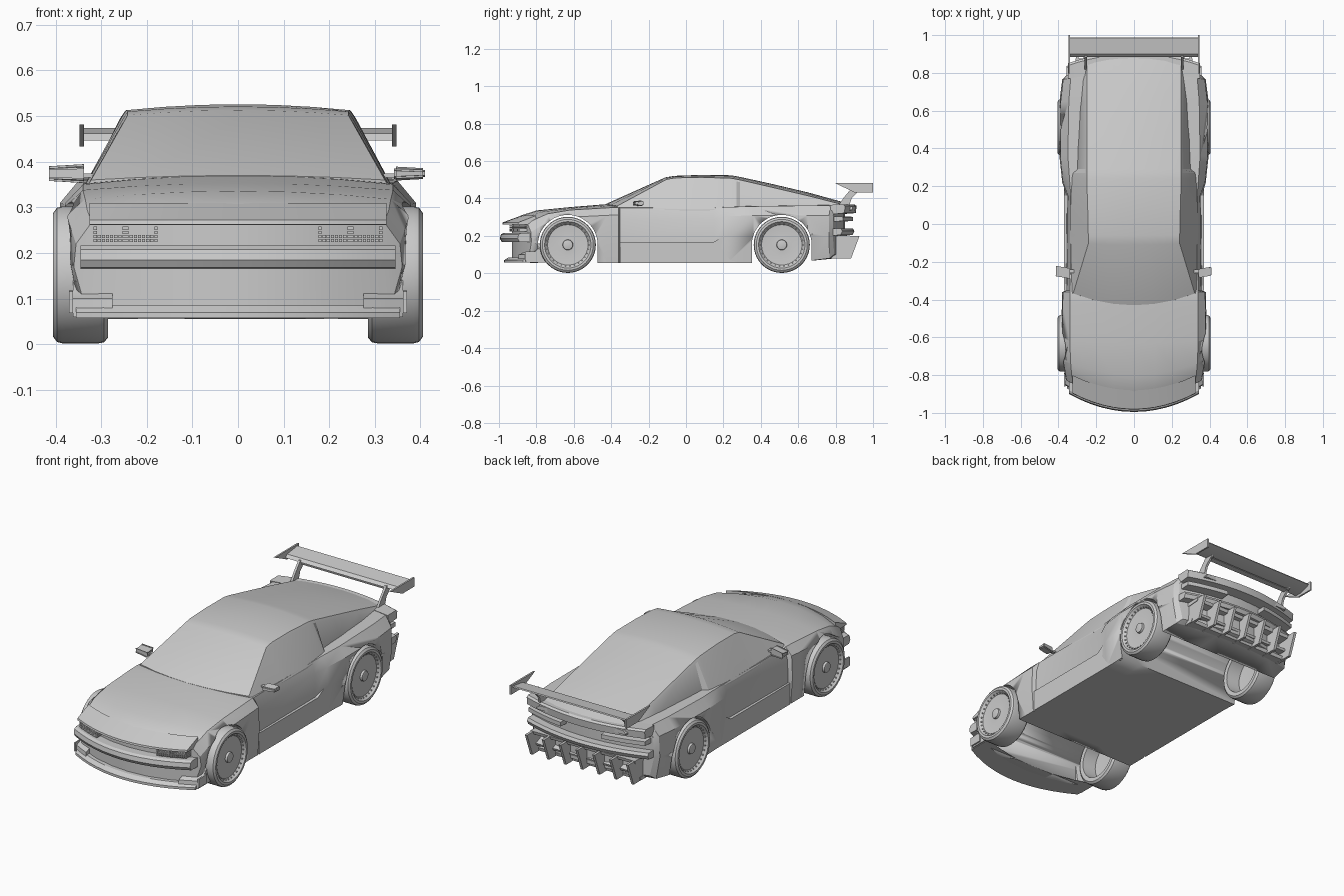
import bpy, bmesh
from math import sin, cos, pi
from mathutils import Matrix

if "Cube" in bpy.data.objects:
    bpy.data.objects.remove(bpy.data.objects["Cube"])


def clamp(v):
    return max(0.0, min(1.0, v))


def bend_body(x, y):
    # nose and tail curve back towards the corners in plan
    return y + 0.8 * x * x * clamp((-0.6 - y) / 0.3) - 0.5 * x * x * clamp((y - 0.75) / 0.1)


def bend_screen(x, y):
    return y + 0.6 * x * x * clamp((-0.05 - y) / 0.38)


def finish(name, bm, smooth=25):
    bmesh.ops.recalc_face_normals(bm, faces=bm.faces)
    me = bpy.data.meshes.new(name)
    bm.to_mesh(me)
    bm.free()
    ob = bpy.data.objects.new(name, me)
    bpy.context.collection.objects.link(ob)
    bpy.ops.object.select_all(action='DESELECT')
    ob.select_set(True)
    bpy.context.view_layer.objects.active = ob
    if smooth:
        bpy.ops.object.shade_smooth_by_angle(angle=smooth * pi / 180)
    return ob


def section(y, xb, zb, xm, zm, xs, zs, xt, zt, zc):
    """Half cross-section from bottom centre round the side to top centre."""
    fr = (0, 0.33, 0.66, 1)
    return ([(xb * f, y, zb) for f in fr] + [(xm, y, zm), (xs, y, zs)]
            + [(xt * f, y, zt + (zc - zt) * (1 - f * f)) for f in reversed(fr)])


def loft(name, halves, bend):
    bm = bmesh.new()
    h = len(halves[0])
    rings = []
    for half in halves:
        ring = half + [(-x, y, z) for x, y, z in half[-2:0:-1]]
        rings.append([bm.verts.new((x, bend(x, y), z)) for x, y, z in ring])
    n = len(rings[0])
    for a, b in zip(rings, rings[1:]):
        for i in range(n):
            j = (i + 1) % n
            bm.faces.new((a[i], a[j], b[j], b[i]))
    for r in (rings[0], rings[-1]):
        for i in range(h // 2 - 1):
            q = (i, i + 1, h - 2 - i, h - 1 - i)
            bm.faces.new([r[k] for k in q])
            bm.faces.new([r[-k] for k in q])
    return finish(name, bm)


def strip(name, profile, x0, x1, steps=1, bend=bend_body, taper=0.0):
    """Side profile (y, z) swept from x0 to x1, following the plan curve."""
    bm = bmesh.new()
    rings = []
    for s in range(steps + 1):
        x = x0 + (x1 - x0) * s / steps
        rings.append([bm.verts.new((x, bend(x, y) if bend else y, z + taper * s / steps))
                      for y, z in profile])
    n = len(profile)
    for a, b in zip(rings, rings[1:]):
        for i in range(n):
            j = (i + 1) % n
            bm.faces.new((a[i], a[j], b[j], b[i]))
    bm.faces.new(rings[0])
    bm.faces.new(rings[-1])
    return finish(name, bm)


def pair(name, profile, x0, x1, **kw):
    for s, side in ((1, "left"), (-1, "right")):
        strip(f"{name}_{side}", profile, s * x0, s * x1, **kw)


def boxes(name, items):
    bm = bmesh.new()
    for c, d in items:
        bmesh.ops.create_cube(bm, size=1, matrix=Matrix.Translation(c) @ Matrix.Diagonal((*d, 1)))
    return finish(name, bm, 0)


# Main body shell
body = loft("body", [section(*s) for s in (
    (-.93, .33, .065, .36, .17, .355, .22, .32, .268, .283),
    (-.88, .345, .058, .37, .18, .365, .25, .33, .292, .310),
    (-.80, .36, .055, .378, .2, .375, .28, .335, .318, .336),
    (-.63, .37, .055, .385, .2, .38, .30, .34, .338, .353),
    (-.42, .37, .055, .382, .2, .378, .31, .34, .35, .370),
    (-.36, .37, .055, .38, .2, .375, .312, .338, .352, .372),
    (-.352, .36, .055, .36, .17, .356, .29, .338, .35, .372),
    (.15, .36, .055, .355, .17, .35, .29, .335, .35, .372),
    (.22, .368, .055, .38, .2, .376, .305, .34, .354, .365),
    (.36, .375, .055, .395, .2, .39, .31, .35, .358, .365),
    (.65, .375, .065, .395, .2, .388, .31, .345, .362, .366),
    (.80, .36, .08, .38, .2, .375, .31, .335, .363, .367),
    (.85, .34, .10, .36, .2, .355, .31, .32, .362, .366))], bend_body)

# Wheel arches cut through the body
WHEELS = (-0.632, 0.512)
for yc in WHEELS:
    prof = [(yc - .16, -.05)] + [(yc - .16 * cos(pi * i / 24), .152 + .16 * sin(pi * i / 24))
                                for i in range(25)] + [(yc + .16, -.05)]
    cutter = strip("arch_cutter", prof, -.6, .6, bend=None)
    cutter.hide_render = True
    mod = body.modifiers.new("arch", 'BOOLEAN')
    mod.operation, mod.solver, mod.object = 'DIFFERENCE', 'EXACT', cutter
    bpy.context.view_layer.objects.active = body
    bpy.ops.object.modifier_apply(modifier=mod.name)
    bpy.data.objects.remove(cutter)

# Cabin with windscreen, roof and fastback
loft("cabin", [section(y, xb, .335, xb, .342, xt + .008, zt - .012, xt, zt, zc)
               for y, xb, xt, zt, zc in (
    (-.43, .335, .322, .36, .37), (-.11, .34, .242, .502, .513),
    (-.06, .34, .242, .51, .521), (.08, .34, .245, .513, .526), (.24, .335, .25, .508, .524),
    (.27, .33, .25, .503, .519), (.29, .305, .25, .499, .515), (.45, .30, .25, .462, .48),
    (.65, .29, .25, .415, .433), (.82, .275, .25, .372, .386), (.89, .265, .25, .355, .364))],
    bend_screen)

# Side skirts and door shoulder trims
pair("side_skirt", [(-.352, .055), (.35, .055), (.35, .2), (.2, .2), (.15, .168), (-.352, .168)], .33, .371)

# Nose: hood lip, bumper bar, chin, corner scoops and canards
strip("hood_lip", [(-.982, .262), (-.98, .272), (-.88, .309), (-.88, .26)], -.325, .325, 12)
strip("front_bumper", [(-.985, .168), (-.995, .185), (-.99, .208), (-.975, .216), (-.88, .216), (-.88, .165)],
      -.345, .345, 12)
strip("front_chin", [(-.972, .057), (-.972, .07), (-.95, .085), (-.86, .085), (-.80, .057)], -.355, .355, 12)
pair("corner_scoop", [(-.96, .06), (-.955, .1), (-.91, .118), (-.84, .16), (-.82, .06)], .275, .362, steps=3)
pair("front_canard", [(-.86, .068), (-.86, .115), (-.79, .118), (-.79, .068)], .362, .37, bend=None)

# Headlight clusters made of small lamp cells
for s, side in ((1, "left"), (-1, "right")):
    cells = []
    for x0 in (.18, .25):
        spots = [(x0 + .009 * i, .236) for i in range(8)] + [(x0 + .009 * i, .227) for i in range(8)]
        spots += [(x0 + .063, .245), (x0 + .063, .254), (x0, .245), (x0, .254)]
        cells += [((s * x, bend_body(x, -.945), z), (.007, .05, .007)) for x, z in spots]
    boxes(f"headlight_{side}", cells)

# Tail: ledge, lamp strips, bumper bar
strip("tail_ledge", [(.80, .366), (.90, .368), (.912, .36), (.908, .322), (.82, .315)], -.35, .35, 12)
pair("tail_lamp", [(.82, .305), (.90, .302), (.90, .28), (.82, .275)], .12, .345, steps=5)
strip("rear_bumper", [(.80, .24), (.892, .24), (.90, .225), (.89, .205), (.80, .2)], -.358, .358, 12)

# Diffuser with fins
strip("diffuser_top", [(.80, .2), (.925, .202), (.92, .185), (.80, .178)], -.31, .31)
strip("diffuser_floor", [(.68, .08), (.875, .08), (.88, .098), (.68, .098)], -.31, .31)
for i in range(7):
    x = -.3 + .1 * i
    strip(f"diffuser_fin_{i}", [(.72, .08), (.882, .078), (.928, .2), (.80, .2)], x - .007, x + .007, bend=None)
strip("diffuser_step", [(.80, .16), (.90, .13), (.895, .118), (.80, .12)], -.3, .3)

# Rear wing
strip("wing_blade", [(.885, .447), (.90, .462), (.985, .474), (.988, .468), (.93, .447)], -.342, .342, bend=None)
strip("wing_flap", [(.895, .432), (.925, .434), (.925, .439), (.895, .438)], -.26, .26, bend=None)
pair("wing_endplate", [(.797, .482), (1.0, .482), (1.0, .433), (.90, .433)], .338, .347, bend=None)
pair("wing_strut", [(.81, .355), (.87, .355), (.885, .40), (.94, .455), (.885, .455), (.84, .40)], .25, .262, bend=None)

# Door mirrors
for s, side in ((1, "left"), (-1, "right")):
    bm = bmesh.new()
    bmesh.ops.create_cube(bm, size=1)
    for v in bm.verts:
        outer, front = v.co.x > 0, v.co.y < 0
        k = .65 if front else 1.0
        v.co = (s * (.41 if outer else .342), (-.285 if front else -.238) + (.012 if outer else 0),
                .374 + v.co.z * (.024 if outer else .032) * k)
    bmesh.ops.bevel(bm, geom=bm.edges[:], offset=.004, segments=2, affect='EDGES')
    finish(f"mirror_{side}", bm, 40)
    boxes(f"mirror_stalk_{side}", [((s * .336, -.25, .37), (.04, .018, .009))])

# Wheels: tyre and rim revolved about the axle, with a ring of studs
PROFILE = [(.372, 0), (.362, .108), (.287, .116), (.285, .138), (.294, .148), (.305, .15), (.385, .15),
           (.397, .147), (.405, .136), (.405, .124), (.398, .119), (.388, .108), (.384, .06),
           (.386, .028), (.397, .026), (.399, .02), (.399, 0)]
for yc, end in zip(WHEELS, ("front", "rear")):
    for s, side in ((1, "left"), (-1, "right")):
        bm = bmesh.new()
        vs = [bm.verts.new((s * x, yc, .152 + r)) for x, r in PROFILE]
        es = [bm.edges.new(p) for p in zip(vs, vs[1:])]
        bmesh.ops.spin(bm, geom=vs + es, cent=(0, yc, .152), axis=(1, 0, 0), angle=2 * pi,
                       steps=40, use_duplicate=False)
        bmesh.ops.remove_doubles(bm, verts=bm.verts, dist=.0002)
        finish(f"{end}_wheel_{side}", bm, 30)
        boxes(f"{end}_wheel_studs_{side}", [
            ((s * .392, yc + .113 * cos(a), .152 + .113 * sin(a)), (.01, .005, .005))
            for a in (2 * pi * i / 30 for i in range(30))])
